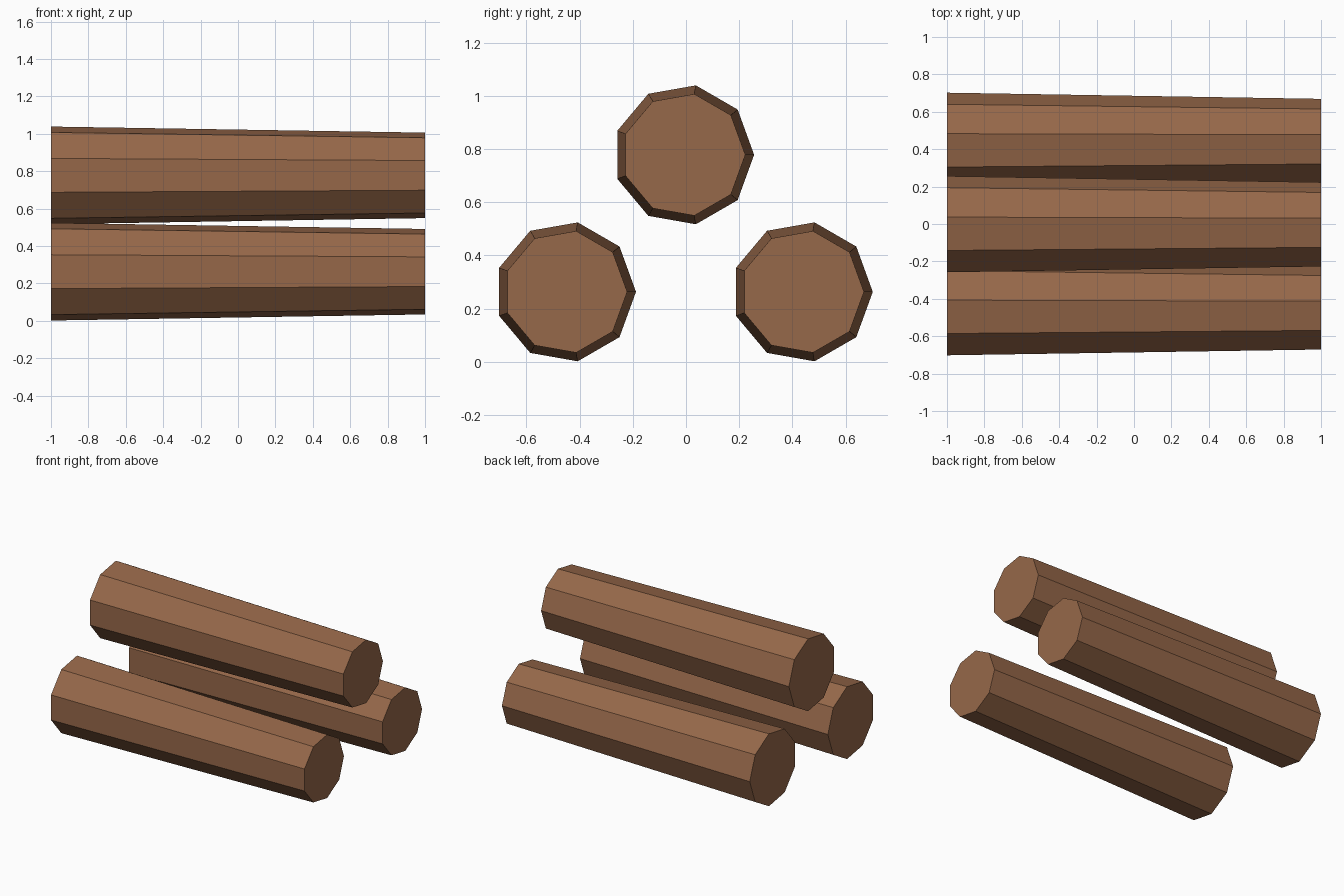
import bpy, math

if "Cube" in bpy.data.objects:
    bpy.data.objects.remove(bpy.data.objects["Cube"])

# Bark colour shared by all logs
wood = bpy.data.materials.new("brown_wood")
wood.diffuse_color = (0.305, 0.138, 0.067, 1.0)
wood.use_nodes = True
wood.node_tree.nodes["Principled BSDF"].inputs["Base Color"].default_value = wood.diffuse_color


def add_log(name, y, z):
    """Nine-sided tapered log along x, thick end at -x."""
    bpy.ops.mesh.primitive_cone_add(vertices=9, radius1=0.265, radius2=0.232, depth=2.0)
    log = bpy.context.object
    log.name = name
    mesh = log.data
    # Lay the log along x, with one corner pointing to +y
    angle = math.atan2(mesh.vertices[0].co.y, mesh.vertices[0].co.x)
    for v in mesh.vertices:
        radius = math.hypot(v.co.x, v.co.y)
        a = math.atan2(v.co.y, v.co.x) - angle
        v.co = (v.co.z, radius * math.cos(a), radius * math.sin(a))
    mesh.update()
    log.location = (0, y, z)
    mesh.materials.append(wood)


# Two logs on the ground, one resting above
add_log("front_log", -0.453, 0.263)
add_log("back_log", 0.437, 0.263)
add_log("top_log", -0.009, 0.778)
